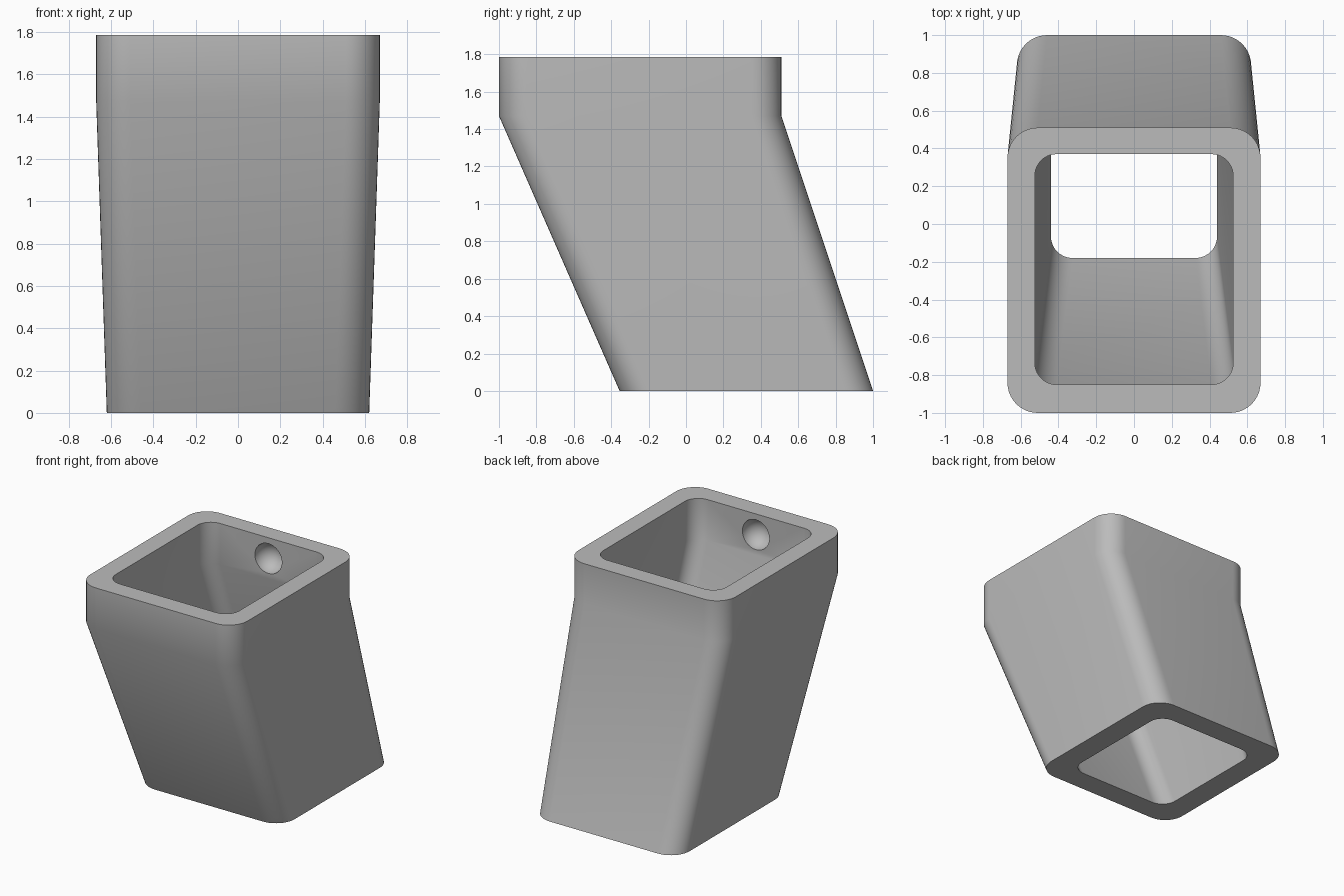
import bpy, bmesh, math

old = bpy.data.objects.get("Cube")
if old:
    bpy.data.objects.remove(old, do_unlink=True)

CORNER_STEPS = 10


def rounded_loop(bm, half_x, y0, y1, z, r):
    """Ring of vertices around a rounded rectangle."""
    ring = []
    centres = [(half_x - r, y1 - r), (r - half_x, y1 - r),
               (r - half_x, y0 + r), (half_x - r, y0 + r)]
    for quarter, (cx, cy) in enumerate(centres):
        for i in range(CORNER_STEPS + 1):
            a = (quarter + i / CORNER_STEPS) * math.pi / 2
            ring.append(bm.verts.new((cx + r * math.cos(a), cy + r * math.sin(a), z)))
    return ring


# Material
grey = bpy.data.materials.new("plain grey")
grey.use_nodes = True
colour = (0.5, 0.5, 0.5, 1)
grey.diffuse_color = colour
grey.node_tree.nodes["Principled BSDF"].inputs["Base Color"].default_value = colour

# Slanted tube: outer skin going up, inner skin going down, closed into a shell
bm = bmesh.new()
sections = [
    (0.62, -0.355, 1.0, 0, 0.16),
    (0.67, -1.0, 0.51, 1.47, 0.16),
    (0.67, -1.0, 0.51, 1.785, 0.16),
    (0.525, -0.85, 0.37, 1.785, 0.115),
    (0.525, -0.85, 0.37, 1.47, 0.115),
    (0.44, -0.18, 0.825, 0, 0.115),
]
rings = [rounded_loop(bm, *s) for s in sections]
for k, lower in enumerate(rings):
    upper = rings[(k + 1) % len(rings)]
    for i in range(len(lower)):
        j = (i + 1) % len(lower)
        bm.faces.new((lower[i], lower[j], upper[j], upper[i]))
bmesh.ops.recalc_face_normals(bm, faces=bm.faces)
mesh = bpy.data.meshes.new("slanted_sleeve")
bm.to_mesh(mesh)
bm.free()
mesh.materials.append(grey)
sleeve = bpy.data.objects.new("slanted_sleeve", mesh)
bpy.context.collection.objects.link(sleeve)

# Round sockets in the inner front and back walls
for name, y in (("front_socket_cutter", -0.85), ("back_socket_cutter", 0.37)):
    bpy.ops.mesh.primitive_uv_sphere_add(segments=32, ring_count=16, radius=0.115,
                                         location=(0, y, 1.625))
    cutter = bpy.context.object
    cutter.name = name
    cutter.hide_render = True
    cutter.data.materials.append(grey)
    cut = sleeve.modifiers.new(name, "BOOLEAN")
    cut.operation = "DIFFERENCE"
    cut.solver = "EXACT"
    cut.object = cutter
    bpy.context.view_layer.objects.active = sleeve
    bpy.ops.object.modifier_apply(modifier=cut.name)
    bpy.data.objects.remove(cutter, do_unlink=True)

# Soft bends, crisp rims
bpy.ops.object.select_all(action="DESELECT")
sleeve.select_set(True)
bpy.context.view_layer.objects.active = sleeve
bpy.ops.object.shade_smooth_by_angle(angle=math.radians(30))
